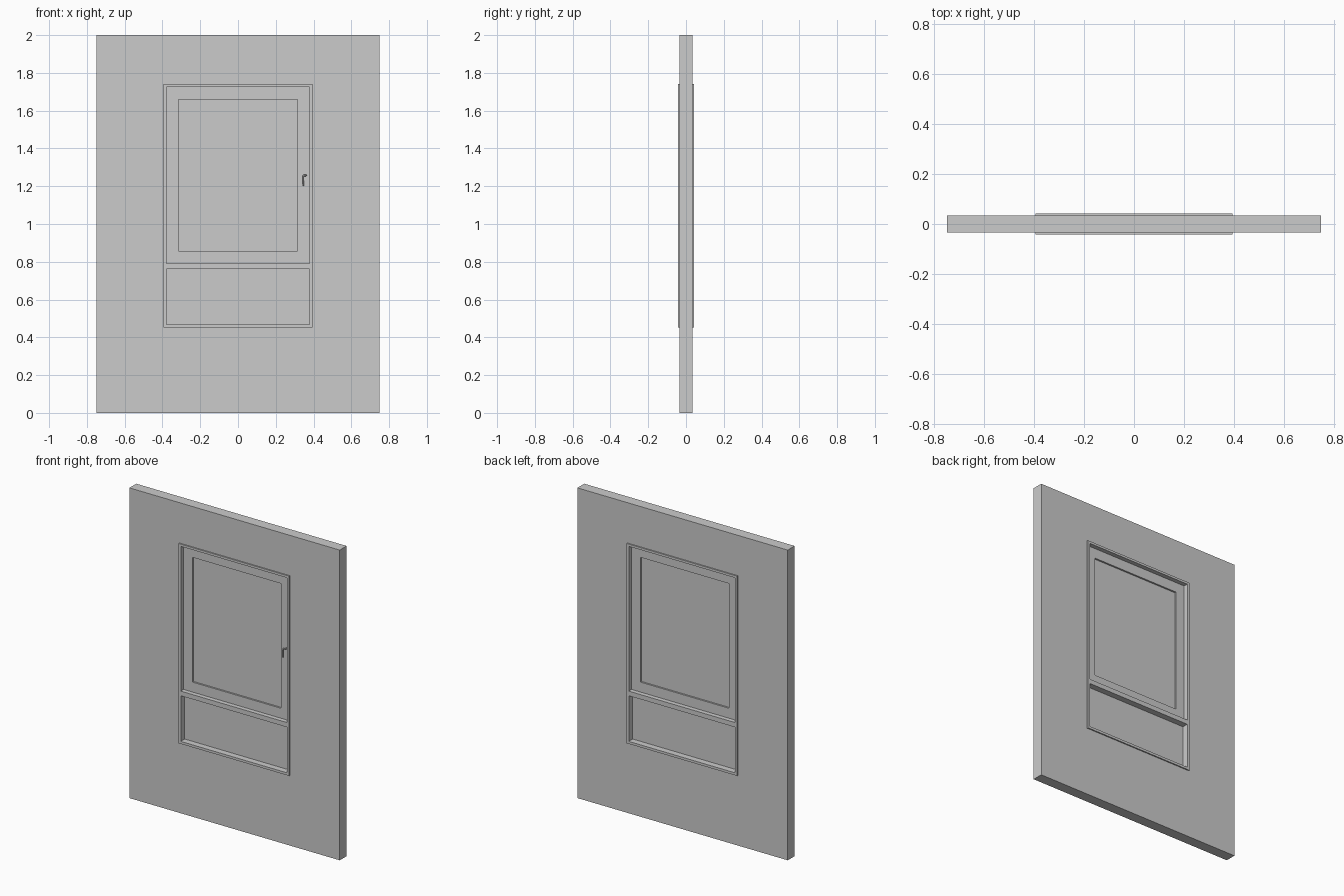
import bpy, bmesh

if "Cube" in bpy.data.objects:
    bpy.data.objects.remove(bpy.data.objects["Cube"])


def ring(name, outer, inner, depth):
    """Rectangular border; outer/inner = (half width, bottom, top), depth = half thickness."""
    bm = bmesh.new()
    loops = []
    for half, z0, z1 in (outer, inner):
        for y in (-depth, depth):
            loops.append([bm.verts.new(p) for p in
                          ((-half, y, z0), (half, y, z0), (half, y, z1), (-half, y, z1))])
    of, ob, nf, nb = loops
    for a, b in ((of, ob), (ob, nb), (nb, nf), (nf, of)):
        for i in range(4):
            j = (i + 1) % 4
            bm.faces.new((a[i], a[j], b[j], b[i]))
    bmesh.ops.recalc_face_normals(bm, faces=bm.faces)
    mesh = bpy.data.meshes.new(name)
    bm.to_mesh(mesh)
    bm.free()
    obj = bpy.data.objects.new(name, mesh)
    bpy.context.collection.objects.link(obj)
    return obj


def box(name, x0, x1, y0, y1, z0, z1):
    bpy.ops.mesh.primitive_cube_add(
        size=1, location=((x0 + x1) / 2, (y0 + y1) / 2, (z0 + z1) / 2))
    obj = bpy.context.object
    obj.name = name
    obj.scale = (x1 - x0, y1 - y0, z1 - z0)
    return obj


# Wall panel with the window opening
ring("wall", (0.75, 0, 2), (0.394, 0.452, 1.74), 0.035)

# Fixed frame and the transom between the two lights
ring("window_frame", (0.394, 0.452, 1.74), (0.378, 0.468, 1.725), 0.043)
box("transom", -0.378, 0.378, -0.043, 0.043, 0.762, 0.792)

# Opening sash and glazing
ring("sash", (0.378, 0.792, 1.725), (0.315, 0.856, 1.66), 0.014)
box("sash_glass", -0.315, 0.315, -0.003, 0.003, 0.856, 1.66)
box("lower_glass", -0.378, 0.378, -0.003, 0.003, 0.468, 0.762)

# Handle: spindle coming out of the sash, short arm and hanging lever
curve = bpy.data.curves.new("handle", "CURVE")
curve.dimensions = "3D"
curve.bevel_depth = 0.0045
curve.bevel_resolution = 2
curve.use_fill_caps = True
path = [(0.360, -0.012, 1.257), (0.360, -0.031, 1.257), (0.357, -0.035, 1.257),
        (0.350, -0.036, 1.257), (0.346, -0.036, 1.253), (0.345, -0.036, 1.20)]
spline = curve.splines.new("POLY")
spline.points.add(len(path) - 1)
for point, co in zip(spline.points, path):
    point.co = (*co, 1)
handle = bpy.data.objects.new("handle", curve)
bpy.context.collection.objects.link(handle)
